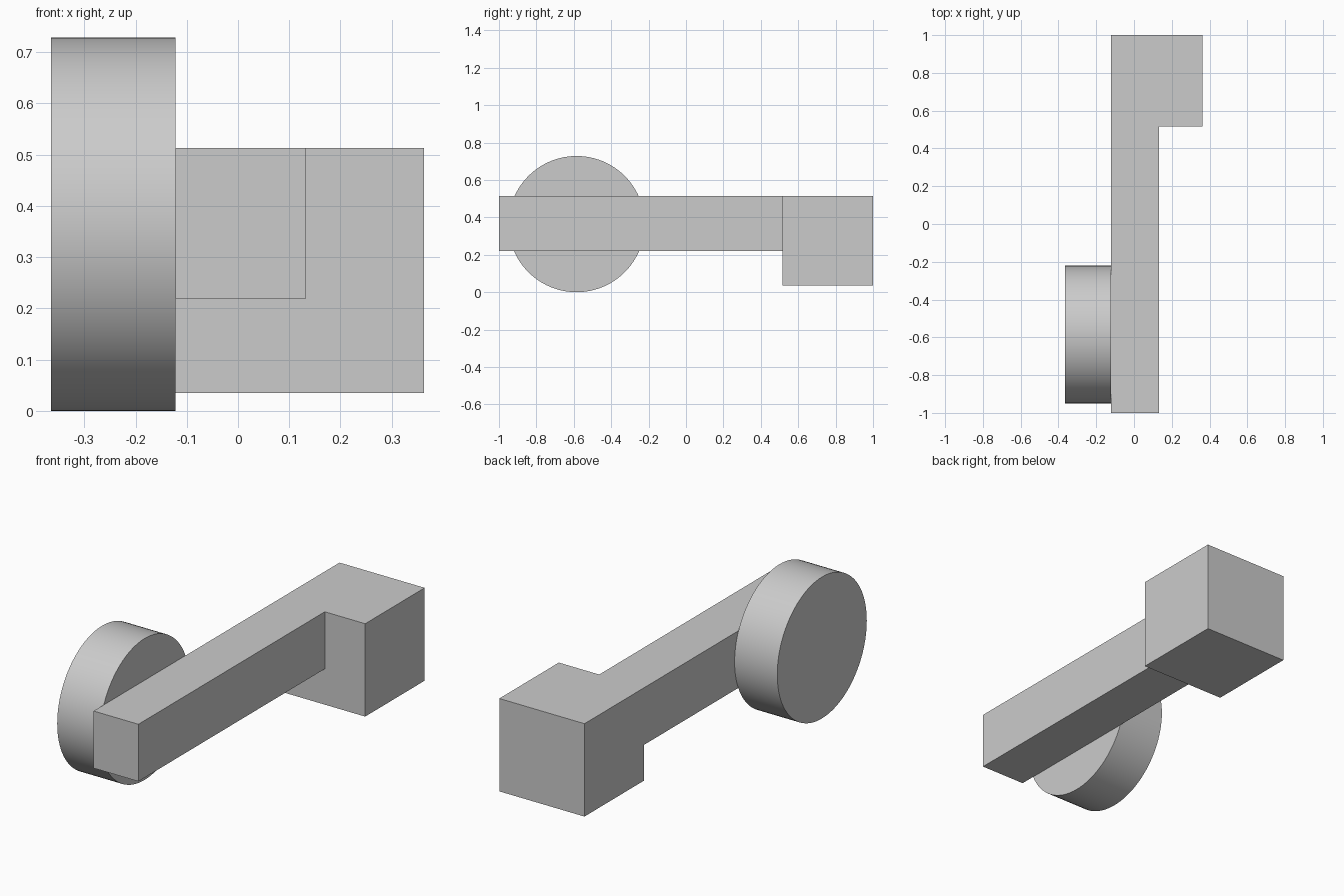
import bpy
import bmesh
import math
from mathutils import Vector

default = bpy.data.objects.get("Cube")
if default:
    bpy.data.objects.remove(default, do_unlink=True)

GREY = (0.6, 0.6, 0.6, 1)
grey = bpy.data.materials.new("plain_grey")
grey.use_nodes = True
grey.diffuse_color = GREY
grey.node_tree.nodes["Principled BSDF"].inputs["Base Color"].default_value = GREY


def extrude_down(bm, faces, depth):
    """Extrude faces straight down and return the moved faces."""
    new = bmesh.ops.extrude_face_region(bm, geom=faces)["geom"]
    verts = [g for g in new if isinstance(g, bmesh.types.BMVert)]
    bmesh.ops.translate(bm, verts=verts, vec=Vector((0, 0, -depth)))
    return [g for g in new if isinstance(g, bmesh.types.BMFace)]


# Long arm with a square block on its end, flush on top and on one side
inner, outer, block_side = -0.122, 0.133, 0.363
front, step, back = -1.0, 0.516, 1.0
top, arm_bottom, block_bottom = 0.513, 0.219, 0.035

bm = bmesh.new()
a, b, c, d, e, f, g = [bm.verts.new((x, y, top)) for x, y in (
    (inner, front), (outer, front), (outer, step), (inner, step),
    (block_side, step), (block_side, back), (inner, back))]
outline = [bm.faces.new((a, b, c, d)), bm.faces.new((d, c, e, f, g))]
lower = extrude_down(bm, outline, top - arm_bottom)
block_base = max(lower, key=lambda face: face.calc_center_median().y)
extrude_down(bm, [block_base], arm_bottom - block_bottom)
if block_base.is_valid and abs(block_base.calc_center_median().z - arm_bottom) < 0.001:
    # Remove any cap left inside the block
    bmesh.ops.delete(bm, geom=[block_base], context="FACES_ONLY")
bmesh.ops.recalc_face_normals(bm, faces=bm.faces[:])
mesh = bpy.data.meshes.new("stepped_arm")
bm.to_mesh(mesh)
bm.free()
arm = bpy.data.objects.new("stepped_arm", mesh)
bpy.context.collection.objects.link(arm)
mesh.materials.append(grey)

# Round disc against the side of the arm
disc_outer = -0.365
bpy.ops.mesh.primitive_cylinder_add(
    vertices=96, radius=0.364, depth=inner - disc_outer,
    location=((inner + disc_outer) / 2, -0.585, 0.364),
    rotation=(0, math.pi / 2, 0))
disc = bpy.context.object
disc.name = "side_disc"
disc.data.materials.append(grey)
bpy.ops.object.shade_smooth_by_angle(angle=math.radians(30))
